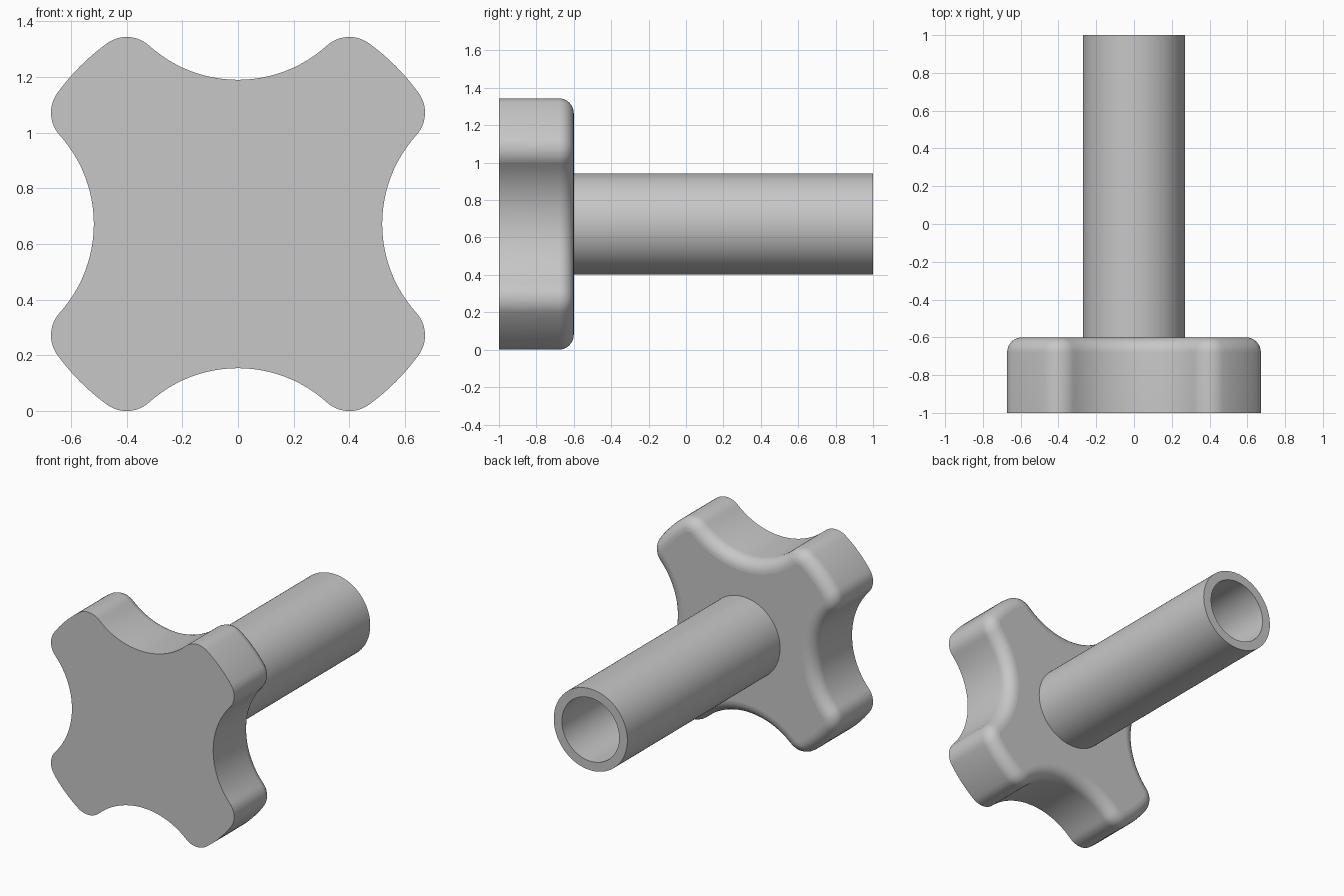
import bpy
import bmesh
from math import pi, sin, cos, atan2, hypot

cube = bpy.data.objects.get("Cube")
if cube:
    bpy.data.objects.remove(cube, do_unlink=True)

CENTRE_Z = 0.672
LOBE_U, LOBE_V, LOBE_R = 0.552, 0.40, 0.12   # rounded lobe corner
WAIST = 0.518                                # centre to bottom of scallop
EDGE_R = 0.08                                # rounding of the back rim

# One colour for the whole part
grey = bpy.data.materials.new("plain grey")
grey.use_nodes = True
colour = (0.57, 0.57, 0.57, 1)
grey.diffuse_color = colour
grey.node_tree.nodes["Principled BSDF"].inputs["Base Color"].default_value = colour


def arc(cu, cv, radius, start, end, steps):
    """Points along an arc, leaving out the first one."""
    angles = [start + (end - start) * i / steps for i in range(1, steps + 1)]
    return [(cu + radius * cos(a), cv + radius * sin(a)) for a in angles]


def knob_outline(inset):
    """Four tangent-arc lobes and scallops, offset inwards."""
    gap = WAIST - LOBE_U
    scallop = (LOBE_V**2 + gap**2 - LOBE_R**2) / (2 * (LOBE_R - gap))
    centre = WAIST + scallop
    phi = atan2(LOBE_V, centre - LOBE_U)
    beta = atan2(LOBE_V, LOBE_U)
    outer = hypot(LOBE_U, LOBE_V) + LOBE_R
    r = LOBE_R - inset
    quarter = arc(centre, 0, scallop + inset, pi + phi, pi - phi, 24)
    quarter += arc(LOBE_U, LOBE_V, r, -phi, beta, 12)
    quarter += arc(0, 0, outer - inset, beta, pi / 2 - beta, 8)
    quarter += arc(LOBE_V, LOBE_U, r, pi / 2 - beta, pi / 2 + phi, 12)
    points = []
    for k in range(4):
        c, s = round(cos(k * pi / 2)), round(sin(k * pi / 2))
        points += [(u * c - v * s, u * s + v * c) for u, v in quarter]
    return points


def loft(name, sections, closed=False):
    """Skin (outline, y) sections; cap the ends or join last to first."""
    bm = bmesh.new()
    rings = [[bm.verts.new((u, y, v)) for u, v in outline] for outline, y in sections]
    pairs = list(zip(rings, rings[1:]))
    if closed:
        pairs.append((rings[-1], rings[0]))
    for a, b in pairs:
        for i in range(len(a)):
            j = (i + 1) % len(a)
            bm.faces.new((a[i], a[j], b[j], b[i]))
    if not closed:
        bm.faces.new(rings[0])
        bm.faces.new(rings[-1])
    bmesh.ops.recalc_face_normals(bm, faces=bm.faces)
    mesh = bpy.data.meshes.new(name)
    bm.to_mesh(mesh)
    bm.free()
    mesh.materials.append(grey)
    obj = bpy.data.objects.new(name, mesh)
    obj.location.z = CENTRE_Z
    bpy.context.collection.objects.link(obj)
    bpy.ops.object.select_all(action="DESELECT")
    obj.select_set(True)
    bpy.context.view_layer.objects.active = obj
    bpy.ops.object.shade_smooth_by_angle(angle=pi / 6)
    for face in mesh.polygons:          # keep the end caps flat
        if len(face.vertices) > 4:
            face.use_smooth = False
    return obj


# Knob: sharp front edge, rounded back rim
sections = [(knob_outline(0), -1.0)]
for i in range(9):
    a = i / 8 * pi / 2
    sections.append((knob_outline(EDGE_R * (1 - cos(a))), -0.6 - EDGE_R * (1 - sin(a))))
loft("lobed_knob", sections)


# Hollow stem, its root sunk slightly into the knob
def circle(radius):
    return arc(0, 0, radius, 0, 2 * pi, 96)


OUTER, INNER, ROOT, TIP = 0.27, 0.21, -0.61, 1.0
loft("hollow_stem",
     [(circle(OUTER), ROOT), (circle(OUTER), TIP),
      (circle(INNER), TIP), (circle(INNER), ROOT)], closed=True)
